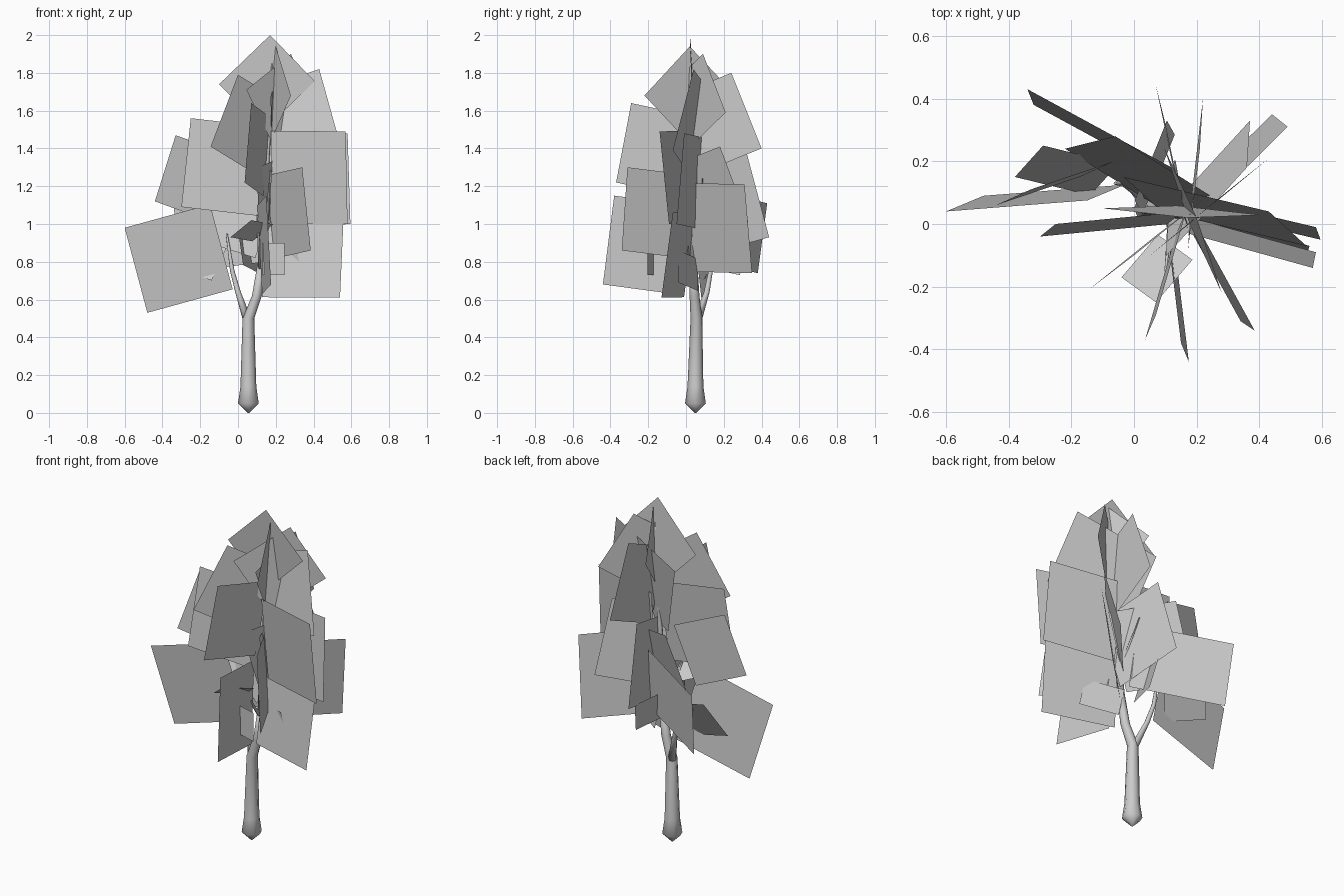
import bpy, bmesh, math
from mathutils import Vector

cube = bpy.data.objects.get("Cube")
if cube:
    bpy.data.objects.remove(cube, do_unlink=True)

grey = bpy.data.materials.new("plain_grey")
grey.use_nodes = True
grey.diffuse_color = (0.6, 0.6, 0.6, 1)
grey.node_tree.nodes["Principled BSDF"].inputs["Base Color"].default_value = grey.diffuse_color

STEM = (.16, .03)  # horizontal position of the crown's axis


def finish(name, bm, smooth=False):
    """Turn a bmesh into a named, coloured object."""
    mesh = bpy.data.meshes.new(name)
    bm.to_mesh(mesh)
    bm.free()
    mesh.materials.append(grey)
    for polygon in mesh.polygons:
        polygon.use_smooth = smooth
    obj = bpy.data.objects.new(name, mesh)
    bpy.context.scene.collection.objects.link(obj)
    return obj


def limb(name, path, sides=8):
    """Tapering round limb; every path point is x, y, z, radius."""
    bm = bmesh.new()
    rings = []
    for x, y, z, radius in path:
        ring = []
        for i in range(sides):
            angle = math.tau * i / sides
            ring.append(bm.verts.new((x + radius * math.cos(angle), y + radius * math.sin(angle), z)))
        rings.append(ring)
    for low, high in zip(rings, rings[1:]):
        for i in range(sides):
            j = (i + 1) % sides
            bm.faces.new((low[i], low[j], high[j], high[i]))
    bm.faces.new(list(reversed(rings[0])))
    bm.faces.new(rings[-1])
    finish(name, bm, smooth=True)


def leaf_card(name, top, bottom, width, toward=STEM):
    """Rectangular card running from its outer edge in towards the stem."""
    top, bottom = Vector(top), Vector(bottom)
    edge = (bottom - top).normalized()
    middle = (top + bottom) / 2
    inward = Vector((toward[0], toward[1], middle.z)) - middle
    inward = (inward - edge * inward.dot(edge)).normalized() * width
    bm = bmesh.new()
    bm.faces.new([bm.verts.new(p) for p in (top, bottom, bottom + inward, top + inward)])
    finish(name, bm)


# Trunk with its blunt foot, and the limbs that fork from it
limb("trunk", [(.055, .05, 0, .004), (.055, .05, .05, .055), (.055, .05, .14, .042),
               (.055, .055, .5, .031), (.1, .045, .62, .026), (.125, .04, .8, .02)])
limb("main_stem", [(.125, .04, .8, .02), (.14, .03, 1.1, .015),
                   (.165, .03, 1.5, .01), (.18, .03, 1.85, .003)])
limb("right_branch", [(.05, .06, .49, .024), (.0, .11, .64, .015),
                      (-.03, .13, .75, .012), (-.06, .13, .95, .005)])
limb("front_twig", [(.12, .04, .75, .012), (.11, -.06, .9, .007), (.1, -.15, 1.05, .003)])
limb("back_twig", [(.135, .03, .9, .012), (.14, .12, 1.05, .007), (.13, .2, 1.2, .003)])

# Lower crown
leaf_card("lower_right_card", (-.6, .04, .98), (-.48, .09, .53), .47, toward=(.1, .13))
leaf_card("lower_back_right_card", (-.34, .43, 1.11), (-.32, .38, .74), .53, toward=(.2, .11))
leaf_card("lower_slanted_card", (-.29, .25, .98), (-.38, .15, .78), .26, toward=(.1, .17))
leaf_card("lower_left_card", (.56, -.07, 1.06), (.54, -.13, .61), .43, toward=(.1, .03))
leaf_card("lower_front_card", (.15, -.38, 1.15), (.175, -.44, .68), .39, toward=(.11, .0))
leaf_card("lower_back_left_card", (.49, .31, 1.21), (.44, .35, .74), .46, toward=(.14, .01))
leaf_card("small_tilted_card", (.07, -.25, 1.02), (-.04, -.17, .93), .18, toward=(.15, -.1))
leaf_card("small_left_card", (.13, -.17, .9), (.13, -.17, .73), .12, toward=(.25, -.205))
leaf_card("small_back_card", (.105, .33, .9), (.13, .285, .73), .28, toward=(.03, .06))
leaf_card("small_outer_card", (.31, -.04, .86), (.35, -.04, .69), .22, toward=(.1, .08))

# Middle crown
leaf_card("middle_right_card", (-.33, .11, 1.47), (-.44, .06, 1.12), .3, toward=(.0, .22))
leaf_card("middle_wide_card", (-.25, .0, 1.56), (-.3, -.04, 1.09), .41, toward=(.2, .03))
leaf_card("middle_back_right_card", (-.06, .28, 1.34), (-.22, .24, .92), .38, toward=(.2, .08))
leaf_card("middle_back_card", (.1, .32, 1.38), (.07, .44, .93), .4)
leaf_card("middle_back_left_card", (.36, .18, 1.41), (.37, .33, 1.01), .4, toward=(.16, .0))
leaf_card("middle_left_card", (.57, -.14, 1.49), (.58, -.09, 1), .41, toward=(.16, .0))
leaf_card("middle_outer_left_card", (.58, -.01, 1.48), (.595, -.05, 1), .43, toward=(.17, .07))
leaf_card("middle_front_left_card", (.34, -.31, 1.3), (.385, -.34, .86), .4, toward=(.17, .02))
leaf_card("middle_front_card", (.07, -.29, 1.64), (.035, -.37, 1.22), .36, toward=(.16, .03))

# Upper crown
leaf_card("upper_front_right_card", (.0, -.1, 1.79), (-.145, -.21, 1.41), .31)
leaf_card("upper_back_card", (.21, .24, 1.8), (.22, .4, 1.4), .35, toward=(.18, .0))
leaf_card("upper_wide_card", (.43, .04, 1.82), (.55, -.07, 1.39), .5, toward=(.0, .13))
leaf_card("upper_left_card", (.28, .09, 1.9), (.43, .21, 1.59), .36, toward=(.16, -.01))
leaf_card("top_side_card", (.2, .02, 1.94), (.28, -.22, 1.68), .34, toward=(.16, .1))
leaf_card("top_card", (.17, .02, 2), (-.1, .05, 1.74), .34)
